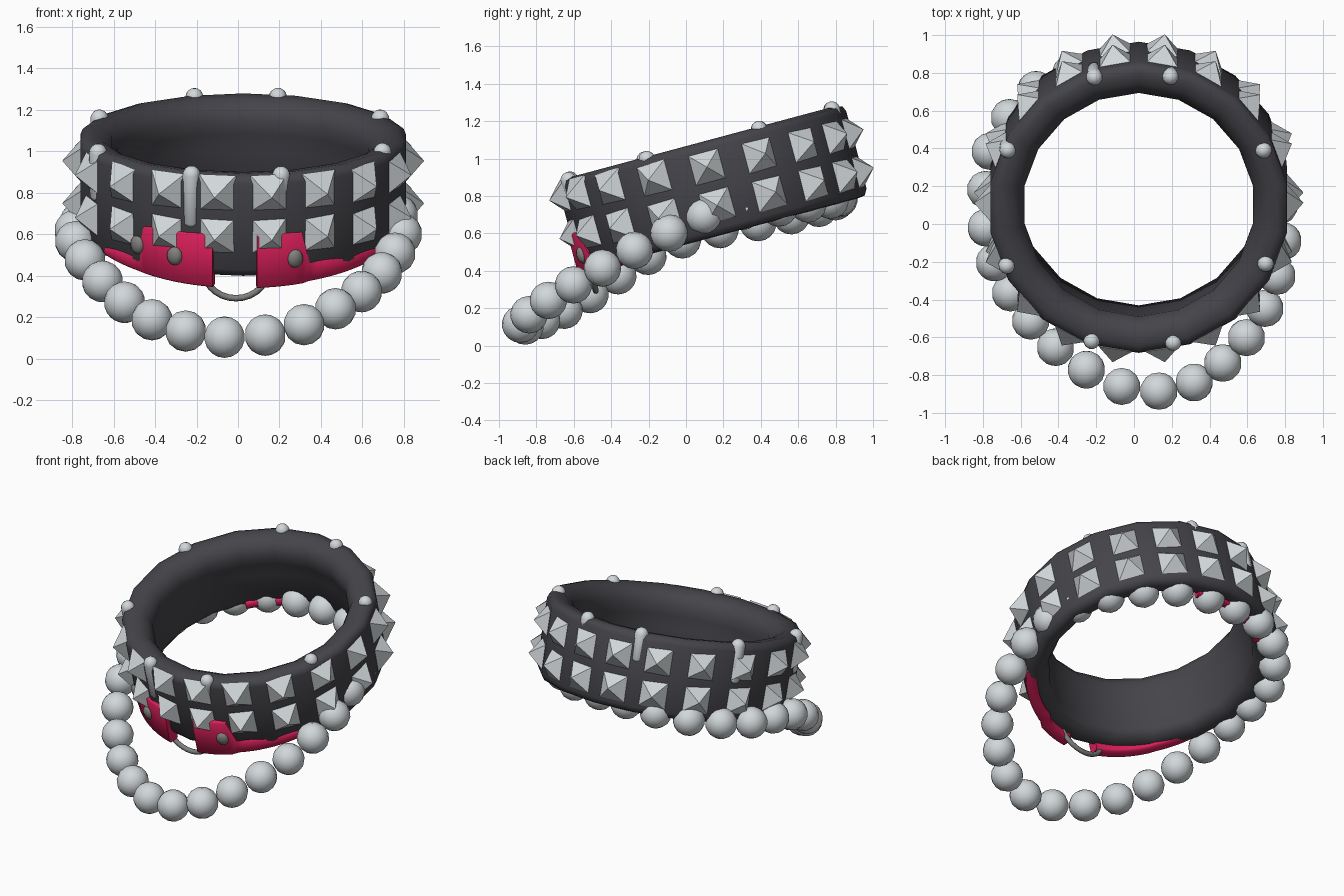
import bpy, bmesh, math
from mathutils import Matrix, Vector

if "Cube" in bpy.data.objects:
    bpy.data.objects.remove(bpy.data.objects["Cube"])

def material(name, rgb):
    m = bpy.data.materials.new(name)
    m.diffuse_color = (*rgb, 1)
    m.use_nodes = True
    m.node_tree.nodes["Principled BSDF"].inputs["Base Color"].default_value = m.diffuse_color
    return m

LEATHER = material("dark leather", (0.058, 0.058, 0.068))
PINK = material("pink strap", (0.72, 0.014, 0.105))
SILVER = material("pale metal", (0.64, 0.68, 0.70))
STEEL = material("grey steel", (0.22, 0.22, 0.21))

# Tilted frame of the collar: angle a is measured from the front towards +x
FRAME = Matrix.Translation((0.025, 0.143, 0.838)) @ Matrix.Rotation(math.radians(15), 4, 'X')
rad = math.radians

def polar(a, r, v):
    return Vector((r * math.sin(a), -r * math.cos(a), v))

def finish(name, bm, mat, frame=FRAME, smooth=None):
    bmesh.ops.recalc_face_normals(bm, faces=bm.faces)
    me = bpy.data.meshes.new(name)
    bm.to_mesh(me)
    bm.free()
    me.materials.append(mat)
    ob = bpy.data.objects.new(name, me)
    bpy.context.collection.objects.link(ob)
    ob.matrix_world = frame
    if smooth:
        bpy.context.view_layer.objects.active = ob
        ob.select_set(True)
        bpy.ops.object.shade_smooth_by_angle(angle=rad(smooth))
        ob.select_set(False)
    return ob

def skin(bm, rings, closed):
    """Join equal closed cross-sections into a tube, capped when open."""
    rows = [[bm.verts.new(p) for p in ring] for ring in rings]
    n = len(rows[0])
    for i in range(len(rows) if closed else len(rows) - 1):
        a, b = rows[i], rows[(i + 1) % len(rows)]
        for j in range(n):
            k = (j + 1) % n
            bm.faces.new((a[j], a[k], b[k], b[j]))
    if not closed:
        bm.faces.new(rows[0])
        bm.faces.new(rows[-1])

# Collar band with a padded upper rim
profile = [(.775, -.245), (.795, -.21), (.797, 0), (.797, .215), (.785, .245), (.745, .258),
           (.69, .25), (.645, .22), (.613, .16), (.625, .09), (.64, 0), (.645, -.19),
           (.675, -.235), (.73, -.25)]
bm = bmesh.new()
skin(bm, [[polar(rad(20 * i), r, v) for r, v in profile] for i in range(18)], True)
finish("collar_band", bm, LEATHER, smooth=55)

# Two rows of pyramid studs, slightly closer together at front and back
bm = bmesh.new()
h = 0.09
for i in range(18):
    a = rad(10 + 20 * i)
    a -= rad(2.5) * math.sin(2 * a)
    c = math.cos(a)
    lift = 0.015 + 0.034 * c + 0.012 * c * c
    side = Vector((math.cos(a), math.sin(a), 0))
    for row in (-0.106, 0.106):
        mid = polar(a, 0.775, row + lift)
        base = [bm.verts.new(mid + side * (h * sx) + Vector((0, 0, h * sz)))
                for sx, sz in ((-1, -1), (1, -1), (1, 1), (-1, 1))]
        tip = bm.verts.new(polar(a, 0.872, row + lift))
        bm.faces.new(base)
        for j in range(4):
            bm.faces.new((base[j], base[(j + 1) % 4], tip))
finish("pyramid_studs", bm, SILVER)

# Rim knobs: capsules, long on the left side, short on the right
bm = bmesh.new()
for deg, low, r in ((14, 0.15, 0.755), (66, 0.2, 0.735), (116, 0.2, 0.735), (167, 0.16, 0.745),
                    (-19, -0.02, 0.765), (-66, 0.0, 0.765), (-115, 0.0, 0.765), (-162, 0.06, 0.76)):
    m = Matrix.Translation(polar(rad(deg), r, 0.245)) @ Matrix.Rotation(rad(deg), 4, 'Z')
    ball = bmesh.ops.create_uvsphere(bm, u_segments=12, v_segments=8, radius=0.044, matrix=m)
    for v in ball['verts']:
        if v.co.z < 0.244:
            v.co.z -= 0.2 - low
finish("rim_knobs", bm, SILVER, smooth=60)

# Pink strap halves emerging under the front of the collar
def strap(name, a0, a1, section, steps=16):
    bm = bmesh.new()
    rings = []
    for i in range(steps + 1):
        d = a0 + (a1 - a0) * i / steps
        r0, r1, v0, v1 = section(d)
        e = 0.008
        rings.append([polar(rad(d), r, v) for r, v in
                      ((r0, v0 + e), (r0 + e, v0), (r1 - e, v0), (r1, v0 + e),
                       (r1, v1 - e), (r1 - e, v1), (r0 + e, v1), (r0, v1 - e))])
    skin(bm, rings, False)
    finish(name, bm, PINK, smooth=50)

def front_section(outside):
    def f(d):
        k = 1 - math.cos(rad(d))
        out = abs(d) < outside
        r1 = 0.816 - 0.1 * k if out else 0.79
        return r1 - 0.07, r1, -0.298 + 0.13 * k, -0.035 if out else -0.19
    return f

strap("strap_left", -10.5, -58, front_section(38))
strap("strap_right", 4.7, 56, front_section(22))
strap("strap_back", 166, 222, lambda d: (0.636, 0.69, -0.256, -0.205))

# Rivets on the strap
bm = bmesh.new()
for deg, v, r in ((-24, -0.155, 0.812), (18, -0.16, 0.81), (-40, -0.135, 0.793)):
    m = (Matrix.Translation(polar(rad(deg), r, v)) @ Matrix.Rotation(rad(deg), 4, 'Z')
         @ Matrix.Diagonal((0.04, 0.025, 0.046, 1)))
    bmesh.ops.create_uvsphere(bm, u_segments=10, v_segments=6, radius=1, matrix=m)
finish("strap_rivets", bm, STEEL, smooth=60)

# Wire ring joining the strap ends
bm = bmesh.new()
wire = []
for i in range(28):
    t = 2 * math.pi * i / 28
    out = Vector((math.cos(t), 0, math.sin(t)))
    centre = Vector((-0.035, -0.745, -0.22)) + Vector((0.155 * out.x, 0, 0.145 * out.z))
    wire.append([centre + 0.016 * (math.cos(u) * out + math.sin(u) * Vector((0, 1, 0)))
                 for u in (2 * math.pi * j / 8 for j in range(8))])
skin(bm, wire, True)
finish("wire_ring", bm, STEEL, smooth=60)

# Bead chain: beads spaced evenly along a drooping closed loop
path = [Vector(p) for p in (
    (-.065, -.86, .105), (.135, -.885, .115), (.335, -.835, .17), (.485, -.725, .25),
    (.59, -.61, .32), (.69, -.455, .41), (.755, -.285, .505), (.79, -.105, .595),
    (.775, .07, .69), (.725, .27, .715), (.6, .54, .74), (.35, .76, .775), (0, .83, .795),
    (-.33, .8, .77), (-.54, .7, .73), (-.675, .545, .69), (-.77, .37, .655),
    (-.785, .18, .62), (-.785, -.01, .57), (-.74, -.2, .48), (-.66, -.355, .38),
    (-.55, -.51, .275), (-.418, -.65, .19), (-.255, -.77, .135))]
n = len(path)
lengths = [(path[(i + 1) % n] - path[i]).length for i in range(n)]
total = sum(lengths)
count = round(total / 0.207)
bm = bmesh.new()
for b in range(count):
    s, i = b * total / count, 0
    s -= 0.045 * max(0, math.sin(2 * math.pi * b / count))
    while s > lengths[i]:
        s -= lengths[i]
        i += 1
    p = path[i].lerp(path[(i + 1) % n], s / lengths[i])
    m = Matrix.Translation(p) @ Matrix.Rotation(b * 0.7, 4, 'X')
    bmesh.ops.create_uvsphere(bm, u_segments=14, v_segments=9, radius=0.1, matrix=m)
finish("bead_chain", bm, SILVER, Matrix.Identity(4), smooth=60)
